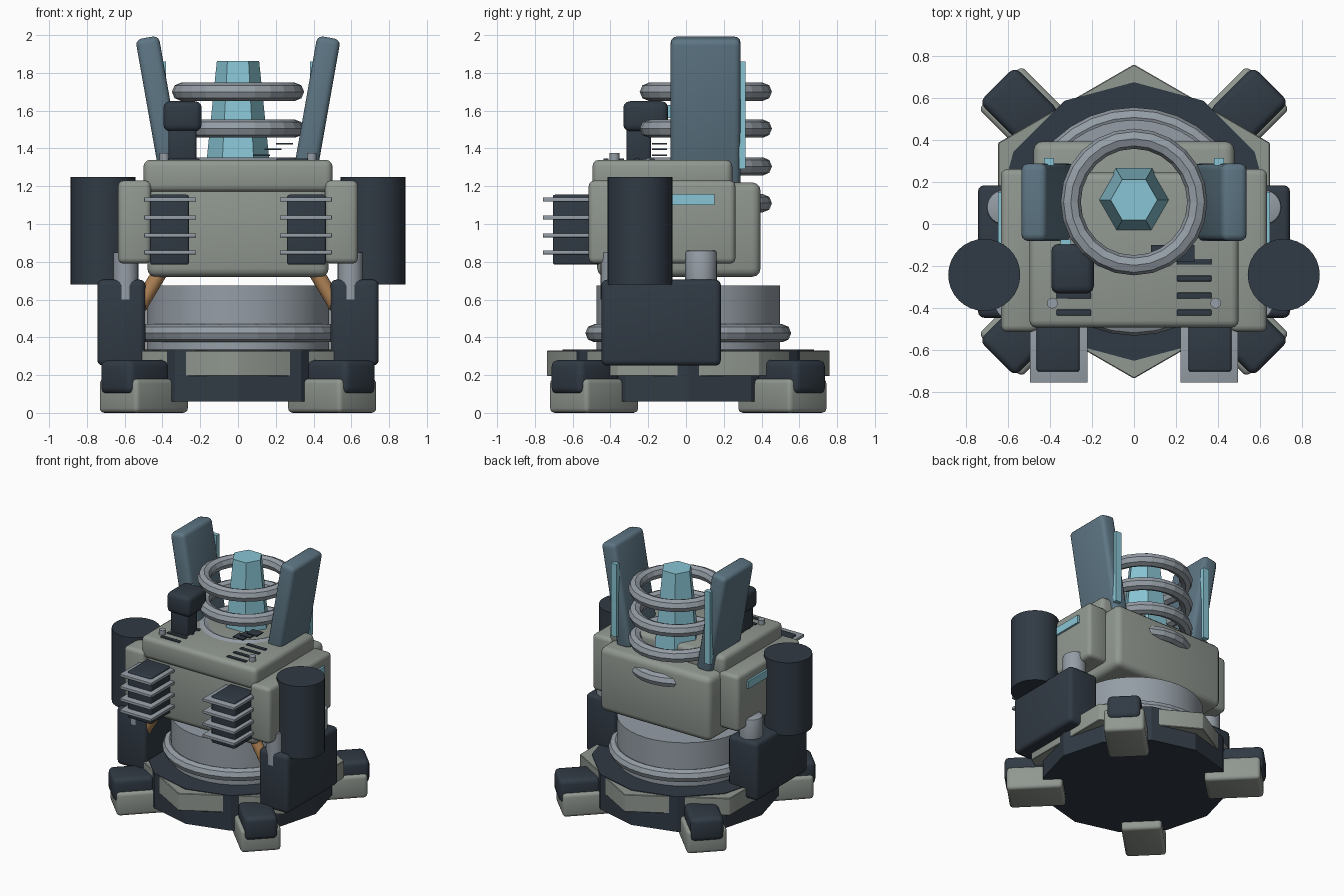
import bpy, bmesh, math
from mathutils import Vector, Matrix

if "Cube" in bpy.data.objects:
    bpy.data.objects.remove(bpy.data.objects["Cube"])

YC = 0.012  # centre of the base in y


def material(name, rgb):
    m = bpy.data.materials.new(name)
    m.diffuse_color = (*rgb, 1)
    m.use_nodes = True
    m.node_tree.nodes["Principled BSDF"].inputs["Base Color"].default_value = m.diffuse_color
    return m


SHELL = material("shell", (0.28, 0.31, 0.28))
DARK = material("dark", (0.03, 0.042, 0.058))
STEEL = material("steel", (0.30, 0.34, 0.38))
BLUE = material("blue", (0.11, 0.18, 0.23))
CYAN = material("cyan", (0.25, 0.56, 0.66))
COPPER = material("copper", (0.42, 0.22, 0.09))


def finish(bm, name, mat, matrix=Matrix(), smooth=True):
    bmesh.ops.recalc_face_normals(bm, faces=bm.faces)
    me = bpy.data.meshes.new(name)
    bm.to_mesh(me)
    bm.free()
    me.transform(matrix)
    me.materials.append(mat)
    ob = bpy.data.objects.new(name, me)
    bpy.context.collection.objects.link(ob)
    if smooth:
        bpy.ops.object.select_all(action='DESELECT')
        ob.select_set(True)
        bpy.context.view_layer.objects.active = ob
        bpy.ops.object.shade_smooth_by_angle(angle=math.radians(32))
    return ob


def bevel(bm, width, segs, edges=None):
    if width:
        bmesh.ops.bevel(bm, geom=list(edges or bm.edges), offset=width, segments=segs,
                        profile=0.5, affect='EDGES', clamp_overlap=True)


def block(name, mat, centre, size, r=0.0, rot=None, segs=3):
    bm = bmesh.new()
    bmesh.ops.create_cube(bm, size=1)
    bmesh.ops.scale(bm, vec=size, verts=bm.verts)
    bevel(bm, r, segs)
    return finish(bm, name, mat, Matrix.Translation(centre) @ (rot or Matrix()))


def box(name, mat, x, y, z, r=0.0):
    """Rounded box from its three ranges."""
    c = [(a[0] + a[1]) / 2 for a in (x, y, z)]
    return block(name, mat, c, [abs(a[1] - a[0]) for a in (x, y, z)], r)


def cyl(name, mat, p0, p1, r0, r1=None, sides=32, r=0.0, turn=0.0, smooth=True):
    p0, p1 = Vector(p0), Vector(p1)
    d = p1 - p0
    bm = bmesh.new()
    bmesh.ops.create_cone(bm, cap_ends=True, segments=sides, radius1=r0,
                          radius2=r0 if r1 is None else r1, depth=d.length)
    bevel(bm, r, 2, [e for e in bm.edges if abs(e.verts[0].co.z - e.verts[1].co.z) < 1e-5])
    rot = d.to_track_quat('Z', 'Y').to_matrix().to_4x4() @ Matrix.Rotation(turn, 4, 'Z')
    return finish(bm, name, mat, Matrix.Translation((p0 + p1) / 2) @ rot, smooth)


def ring(name, mat, centre, major, minor, n=24, k=8):
    bm = bmesh.new()
    prof = [bm.verts.new((major + minor * math.cos(2 * math.pi * i / k), 0,
                          minor * math.sin(2 * math.pi * i / k))) for i in range(k)]
    edges = [bm.edges.new((prof[i], prof[(i + 1) % k])) for i in range(k)]
    bmesh.ops.spin(bm, geom=prof + edges, axis=(0, 0, 1), cent=(0, 0, 0),
                   angle=2 * math.pi, steps=n, use_merge=True)
    bmesh.ops.remove_doubles(bm, verts=bm.verts, dist=1e-4)
    return finish(bm, name, mat, Matrix.Translation(centre), smooth=False)


def prism(name, mat, pts, z0, z1, r=0.0):
    bm = bmesh.new()
    f = bm.faces.new([bm.verts.new((p.x, p.y, z0)) for p in pts])
    ext = bmesh.ops.extrude_face_region(bm, geom=[f])
    bmesh.ops.translate(bm, vec=(0, 0, z1 - z0),
                        verts=[v for v in ext['geom'] if isinstance(v, bmesh.types.BMVert)])
    bevel(bm, r, 1)
    return finish(bm, name, mat, Matrix.Translation((0, YC, 0)))


# Twelve-sided base with six chevron armour plates
cyl("base_disc", DARK, (0, YC, 0.06), (0, YC, 0.335), 0.665, sides=12,
    turn=math.pi / 2, smooth=False)
corner = [Vector((0.75 * math.cos(a), 0.75 * math.sin(a)))
          for a in (math.radians(90 + 60 * i) for i in range(6))]
for i in range(6):
    v = corner[i]
    a = v.lerp(corner[i - 1], 0.46)
    b = v.lerp(corner[(i + 1) % 6], 0.46)
    prism("armour_plate", SHELL, [a, v, b, b * 0.8, v * 0.8, a * 0.8], 0.195, 0.33, 0.004)

# Four diagonal feet
for i in range(4):
    a = math.radians(45 + 90 * i)
    rot = Matrix.Rotation(a, 4, 'Z')
    d = Vector((math.cos(a), math.sin(a), 0))
    block("foot_pad", SHELL, d * 0.705 + Vector((0, YC, 0.09)), (0.40, 0.29, 0.18), 0.025, rot)
    block("foot_cap", DARK, d * 0.775 + Vector((0, YC, 0.19)), (0.30, 0.24, 0.18), 0.035, rot)

# Turntable
cyl("turntable", STEEL, (0, YC, 0.32), (0, YC, 0.675), 0.485, sides=40)
ring("turntable_ring", STEEL, (0, YC, 0.422), 0.497, 0.048, 32)

# Main body
box("body", SHELL, (-0.48, 0.48), (-0.47, 0.395), (0.72, 1.22), 0.045)
box("body_lid", SHELL, (-0.5, 0.5), (-0.495, 0.245), (1.17, 1.34), 0.035)

for s in (-1, 1):
    # Side pods, arms and tanks
    box("side_pod", SHELL, (s * 0.46, s * 0.635), (-0.515, 0.262), (0.79, 1.23), 0.03)
    box("side_light", CYAN, (s * 0.63, s * 0.65), (-0.1, 0.152), (1.1, 1.16))
    box("arm_block", DARK, (s * 0.49, s * 0.745), (-0.448, 0.185), (0.25, 0.705), 0.03)
    cyl("side_tank", DARK, (s * 0.715, -0.243, 0.68), (s * 0.715, -0.243, 1.25), 0.172)
    cyl("rear_pin", STEEL, (s * 0.62, 0.08, 0.6), (s * 0.62, 0.08, 0.86), 0.084, r=0.012, sides=24)
    cyl("front_pin", STEEL, (s * 0.595, -0.385, 0.6), (s * 0.595, -0.385, 0.85), 0.067, sides=24)
    cyl("copper_brace", COPPER, (s * 0.38, -0.39, 0.8), (s * 0.56, -0.39, 0.5), 0.04, sides=12)
    # Front radiators
    box("radiator_core", DARK, (s * 0.26, s * 0.465), (-0.705, -0.44), (0.785, 1.155), 0.012)
    for z in (0.85, 0.94, 1.035, 1.13):
        box("radiator_fin", STEEL, (s * 0.222, s * 0.497), (-0.757, -0.46),
            (z - 0.011, z + 0.011), 0.003)
    # Leaning shields with rear light strips
    block("shield", BLUE, (s * 0.412, 0.104, 1.593), (0.125, 0.37, 0.8), 0.032,
          Matrix.Rotation(s * math.radians(10), 4, 'Y'))
    box("shield_light", CYAN, (s * 0.382, s * 0.43), (0.28, 0.315), (1.29, 1.86))
    # Lid vents and bolts
    for y in (-0.18, -0.26, -0.342, -0.423):
        box("lid_vent", DARK, (s * 0.205, s * 0.37), (y - 0.014, y + 0.014), (1.33, 1.348), 0.004)
    cyl("lid_bolt", STEEL, (s * 0.39, -0.378, 1.33), (s * 0.39, -0.378, 1.375), 0.026, sides=12)

# Crystal core inside four coil rings
cyl("crystal", CYAN, (0, 0.115, 1.25), (0, 0.115, 1.863), 0.175, 0.112, sides=6,
    turn=math.pi / 2, smooth=False)
for z in (1.11, 1.305, 1.505, 1.7):
    ring("coil_ring", STEEL, (0, 0.105, z), 0.302, 0.048)

# Sight on the lid
box("sight_neck", DARK, (-0.367, -0.22), (-0.315, -0.185), (1.33, 1.52), 0.015)
box("sight_head", DARK, (-0.395, -0.192), (-0.332, -0.095), (1.49, 1.65), 0.035)
box("sight_lens", CYAN, (-0.35, -0.3), (-0.11, -0.075), (1.56, 1.63))
# Small stepped slats beside the crystal
for x, z in ((0.245, 1.425), (0.185, 1.395), (0.125, 1.365)):
    box("slat", DARK, (x - 0.045, x + 0.045), (-0.18, -0.1), (z - 0.004, z + 0.004))
